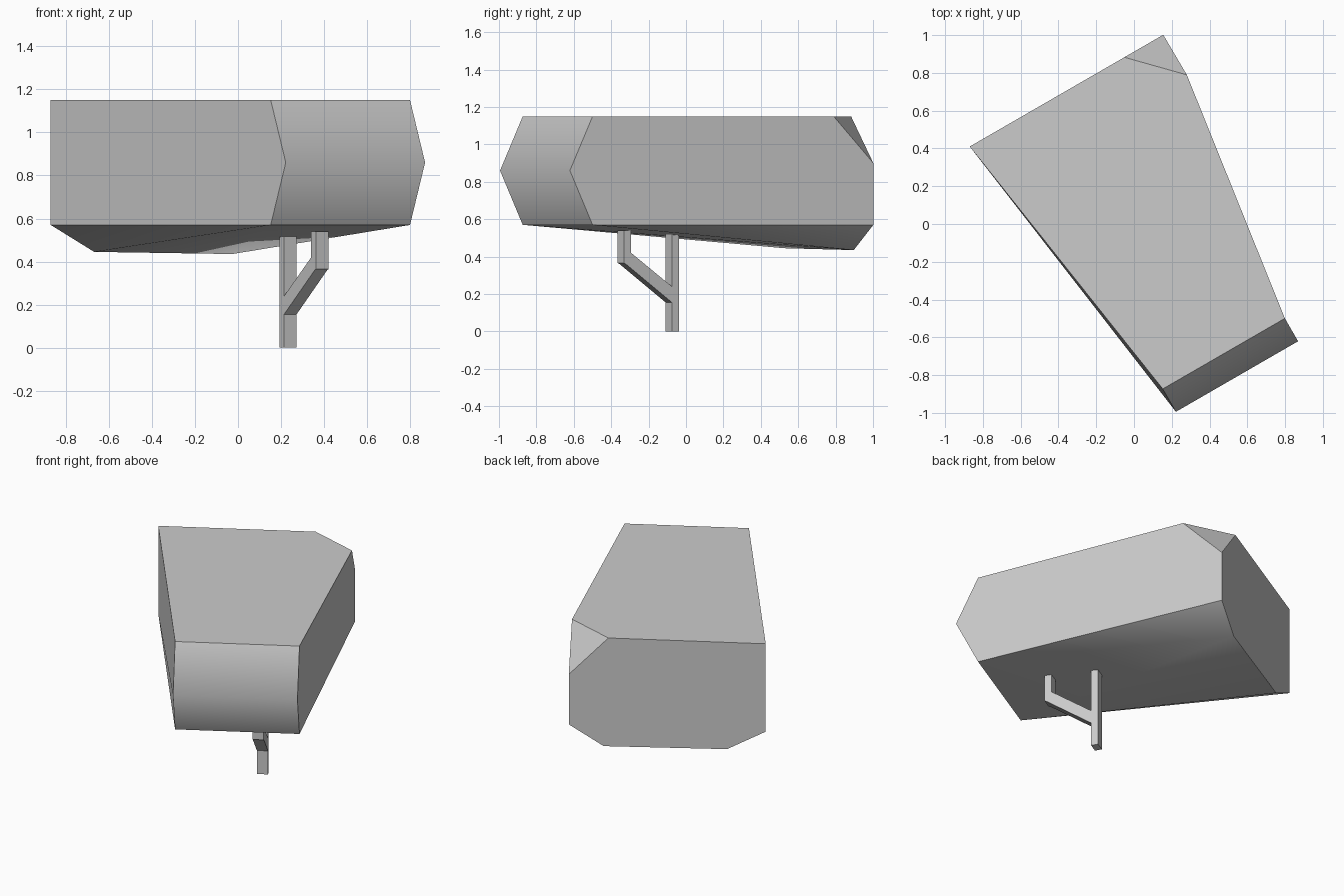
import bpy
import bmesh
import math

if "Cube" in bpy.data.objects:
    bpy.data.objects.remove(bpy.data.objects["Cube"])

TURN = math.radians(30)  # the whole model is turned about z


def make_object(name, verts, faces):
    bm = bmesh.new()
    vs = [bm.verts.new(v) for v in verts]
    for f in faces:
        bm.faces.new([vs[i] for i in f])
    bmesh.ops.recalc_face_normals(bm, faces=bm.faces)
    mesh = bpy.data.meshes.new(name)
    bm.to_mesh(mesh)
    bm.free()
    obj = bpy.data.objects.new(name, mesh)
    bpy.context.collection.objects.link(obj)
    obj.rotation_euler.z = TURN
    return obj


def extrude_profile(name, profile, x0, x1):
    """Extrude a (y, z) outline along local x."""
    n = len(profile)
    verts = [(x, y, z) for x in (x0, x1) for y, z in profile]
    faces = [range(n), range(n, 2 * n)]
    faces += [(i, (i + 1) % n, (i + 1) % n + n, i + n) for i in range(n)]
    return make_object(name, verts, faces)


# Tapered housing: back outline first, then the pointed front
back = [(-.548, .79, 1.15), (.397, .79, 1.15), (.635, .79, .90),
        (.635, .79, .57), (.425, .79, .435), (-.315, .79, .445),
        (-.548, .79, .57)]
chamfer = [(.637, .544, 1.15)]
front = [(x, y, z) for y, z in ((-.832, 1.15), (-.972, .86), (-.832, .57))
         for x in (-.305, .442)]
housing_faces = [
    (0, 1, 2, 3, 4, 5, 6),       # back
    (1, 7, 2),                   # cut corner
    (0, 1, 7, 9, 8),             # top
    (8, 9, 11, 10), (10, 11, 13, 12),  # front
    (7, 2, 3, 13, 11, 9),        # right side
    (0, 6, 12, 10, 8),           # left side
    (3, 4, 13), (4, 5, 12, 13), (5, 6, 12),  # underside
]
housing = make_object("housing", back + chamfer + front, housing_faces)
bpy.context.view_layer.objects.active = housing
housing.select_set(True)
bpy.ops.object.shade_smooth_by_angle(angle=math.radians(53))

# Support post and its bent brace arm
y_post, half = -.179, .022
extrude_profile("support_post",
                [(y_post - half, 0), (y_post + half, 0),
                 (y_post + half, .52), (y_post - half, .52)], .131, .198)
y_arm = y_post - .296
extrude_profile("brace_arm",
                [(y_post - half, .155), (y_post - half, .24),
                 (y_arm + half, .42), (y_arm + half, .54),
                 (y_arm - half, .54), (y_arm - half, .365),
                 (y_arm - half + .012, .36)], .131, .198)
